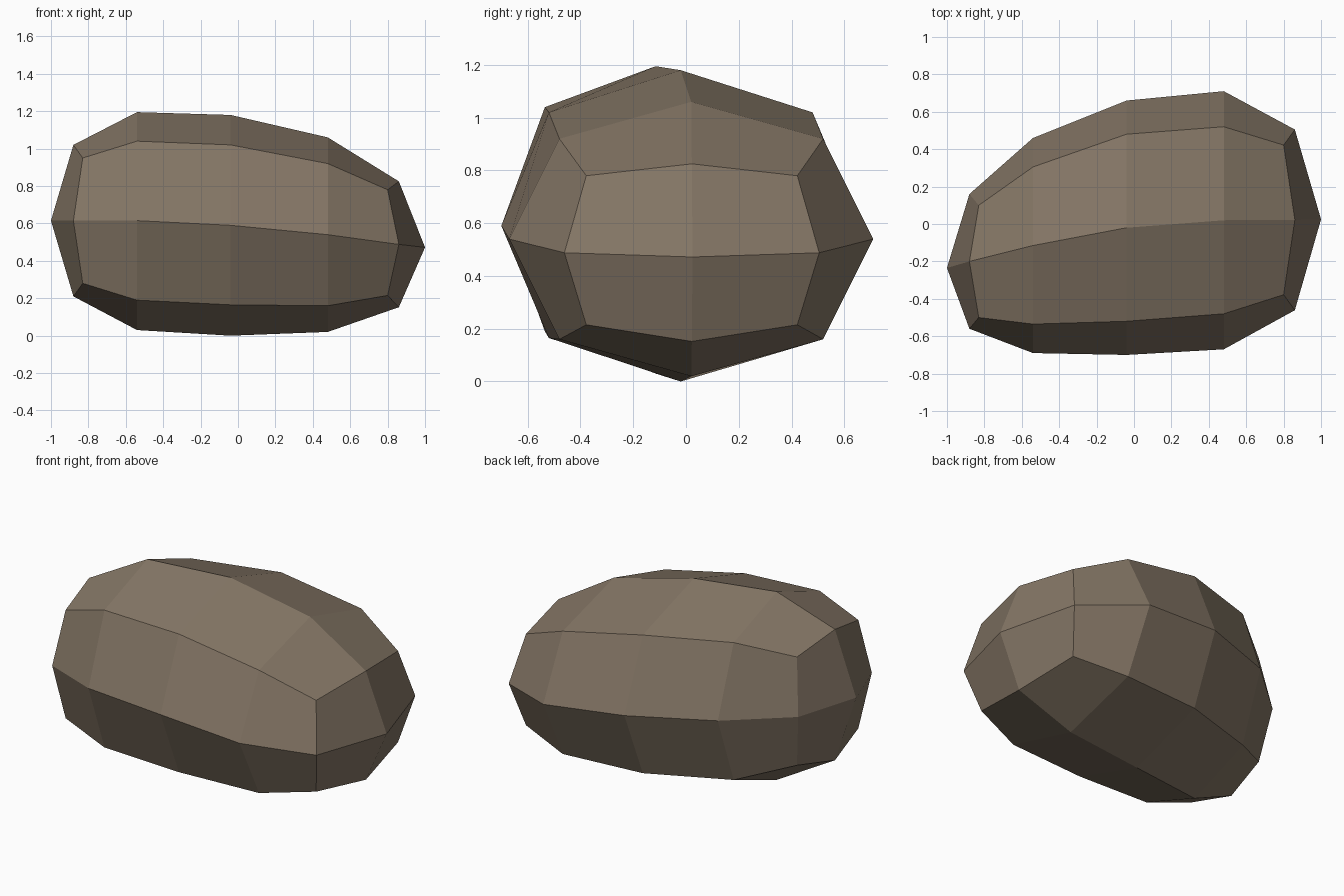
import bpy, bmesh

if "Cube" in bpy.data.objects:
    bpy.data.objects.remove(bpy.data.objects["Cube"])

stone = bpy.data.materials.new("brown stone")
stone.diffuse_color = (0.23, 0.18, 0.13, 1)
stone.use_nodes = True
stone.node_tree.nodes["Principled BSDF"].inputs["Base Color"].default_value = stone.diffuse_color

# Cross-sections: x at mid-edges, x at corners, centre y, half width at sides,
# half width at corners, z of top, upper corner, side, lower corner, bottom
SECTIONS = [
    (-0.88, -0.83, -0.20, 0.36, 0.30, 1.02, 0.95, 0.615, 0.28, 0.21),
    (-0.54, -0.54, -0.115, 0.575, 0.42, 1.195, 1.04, 0.615, 0.19, 0.03),
    (-0.04, -0.04, -0.02, 0.68, 0.50, 1.18, 1.02, 0.59, 0.165, 0.0),
    (0.48, 0.48, 0.02, 0.69, 0.50, 1.06, 0.92, 0.54, 0.16, 0.02),
    (0.86, 0.80, 0.022, 0.483, 0.40, 0.825, 0.78, 0.488, 0.215, 0.152),
]

bm = bmesh.new()


def ring(xm, xc, y, side, cor, zt, zu, zs, zl, zb):
    """Eight-sided section: even points are mid-edges, odd ones corners."""
    pts = [(xm, y, zt), (xc, y - cor, zu), (xm, y - side, zs), (xc, y - cor, zl),
           (xm, y, zb), (xc, y + cor, zl), (xm, y + side, zs), (xc, y + cor, zu)]
    return [bm.verts.new(p) for p in pts]


rings = [ring(*s) for s in SECTIONS]

# Sides of the boulder
for a, b in zip(rings, rings[1:]):
    for i in range(8):
        j = (i + 1) % 8
        bm.faces.new((a[i], a[j], b[j], b[i]))

# Ends: four quads round a centre point
for r, tip in ((rings[0], (-1, -0.235, 0.615)), (rings[-1], (1, 0.025, 0.472))):
    c = bm.verts.new(tip)
    for i in range(1, 8, 2):
        bm.faces.new((c, r[i - 1], r[i], r[(i + 1) % 8]))

bmesh.ops.recalc_face_normals(bm, faces=bm.faces)
mesh = bpy.data.meshes.new("boulder")
bm.to_mesh(mesh)
bm.free()
mesh.materials.append(stone)
bpy.context.collection.objects.link(bpy.data.objects.new("boulder", mesh))
